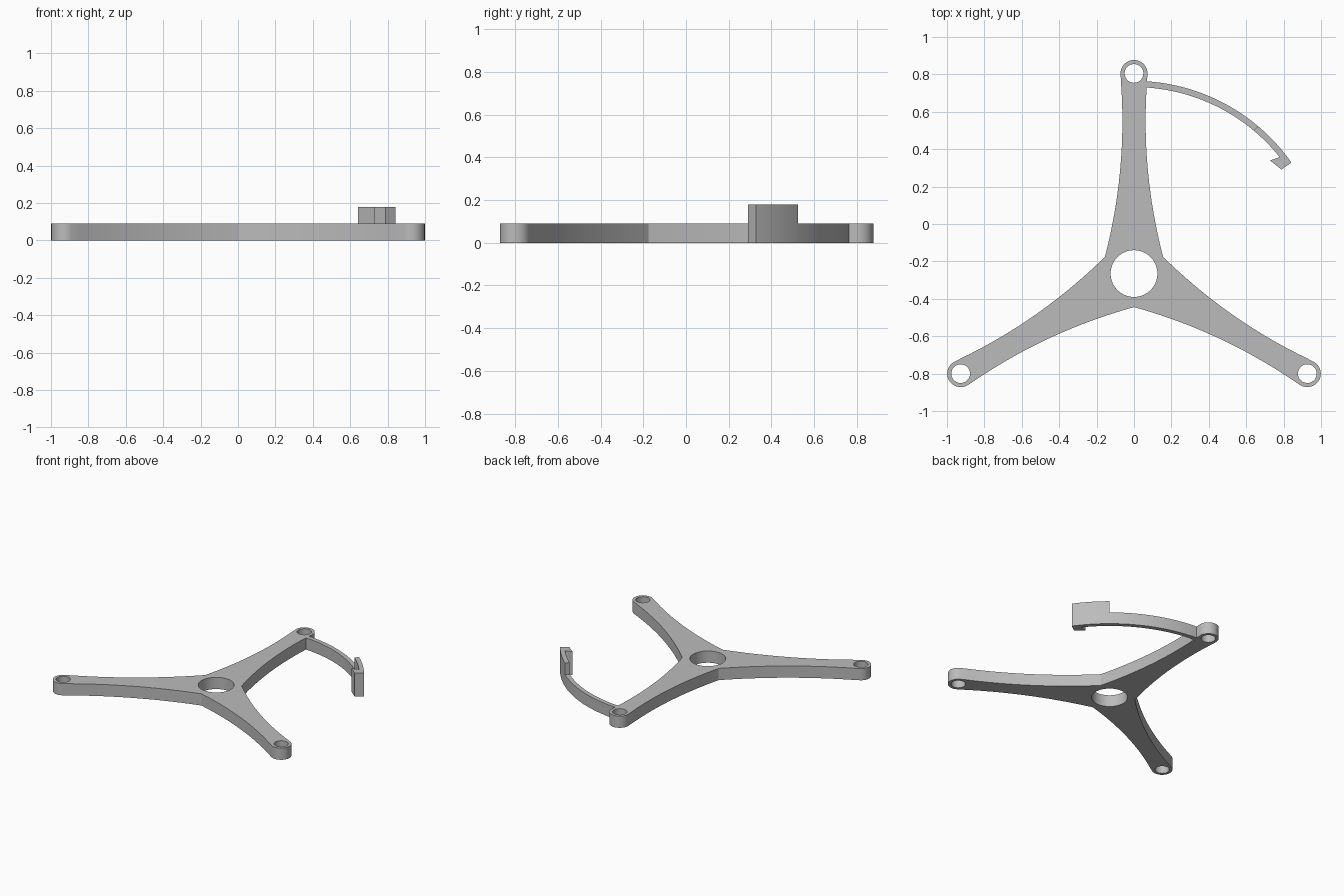
import bpy, bmesh
from math import sin, cos, asin, acos, radians, pi
from mathutils import Vector, Matrix

if "Cube" in bpy.data.objects:
    bpy.data.objects.remove(bpy.data.objects["Cube"], do_unlink=True)

HUB = Vector((0, -0.265))
ARM = 1.07             # hub centre to arm-end centre
CAP = 0.072            # arm-end radius
THICK = 0.09
R_IN, R_OUT = 0.997, 1.03

grey = bpy.data.materials.new("plain grey")
grey.use_nodes = True
grey.diffuse_color = (0.5, 0.5, 0.5, 1)
grey.node_tree.nodes["Principled BSDF"].inputs["Base Color"].default_value = (0.5, 0.5, 0.5, 1)


def arc(centre, radius, start, end, steps):
    """Points along a circular arc, angles in radians."""
    return [centre + radius * Vector((cos(a), sin(a)))
            for a in (start + (end - start) * i / steps for i in range(steps + 1))]


def plate(name, loops, height):
    """Extrude an outline, with optional hole loops, up from the ground."""
    bm = bmesh.new()
    edges = []
    for loop in loops:
        verts = [bm.verts.new((p.x, p.y, 0)) for p in loop]
        edges += [bm.edges.new((v, verts[i - 1])) for i, v in enumerate(verts)]
    bmesh.ops.triangle_fill(bm, edges=edges, use_beauty=True, use_dissolve=False)
    top = bmesh.ops.extrude_face_region(bm, geom=bm.faces[:], use_keep_orig=True)["geom"]
    bmesh.ops.translate(bm, vec=(0, 0, height),
                        verts=[g for g in top if isinstance(g, bmesh.types.BMVert)])
    bmesh.ops.recalc_face_normals(bm, faces=bm.faces)
    mesh = bpy.data.meshes.new(name)
    bm.to_mesh(mesh)
    bm.free()
    mesh.materials.append(grey)
    mesh.shade_smooth()
    mesh.set_sharp_from_angle(angle=radians(30))
    obj = bpy.data.objects.new(name, mesh)
    bpy.context.collection.objects.link(obj)
    return obj


# One arm outline: concave side, round end, mirrored concave side
def half_width(d):
    return 0.062 + (d - 0.815) ** 2 / 5.65


side = [Vector((half_width(d), d)) for d in (0.09 + (ARM - 0.09) * i / 20 for i in range(20))]
arm = side + arc(Vector((0, ARM)), CAP, 0, pi, 24)
arm += [Vector((-p.x, p.y)) for p in reversed(side[1:])]

# Three-armed body with hub hole and arm-end holes
outline = []
holes = [arc(HUB, 0.125, 0, 2 * pi, 64)[:-1]]
for k in range(3):
    turn = Matrix.Rotation(k * 2 * pi / 3, 2)
    outline += [HUB + turn @ p for p in arm]
    holes.append(arc(HUB + turn @ Vector((0, ARM)), 0.05, 0, 2 * pi, 40)[:-1])
plate("three_arm_body", [outline] + holes, THICK)

# Curved strap from the back arm towards the left
step = radians(50)
strap = arc(HUB, R_OUT, acos(0.066 / R_OUT), step, 24)
strap += arc(HUB, R_IN, step, acos(0.064 / R_IN), 24)
plate("curved_strap", [strap], THICK)

# Taller hook at the strap's free end, with an inward barb
end = radians(35.2)
hook = arc(HUB, R_OUT, step, end, 10)
hook += arc(HUB, 0.965, end, end, 1)[:1]
hook += [Vector((0.727, 0.34))]
hook += arc(HUB, R_IN, radians(38.6), step, 8)
plate("strap_hook", [hook], 2 * THICK)
